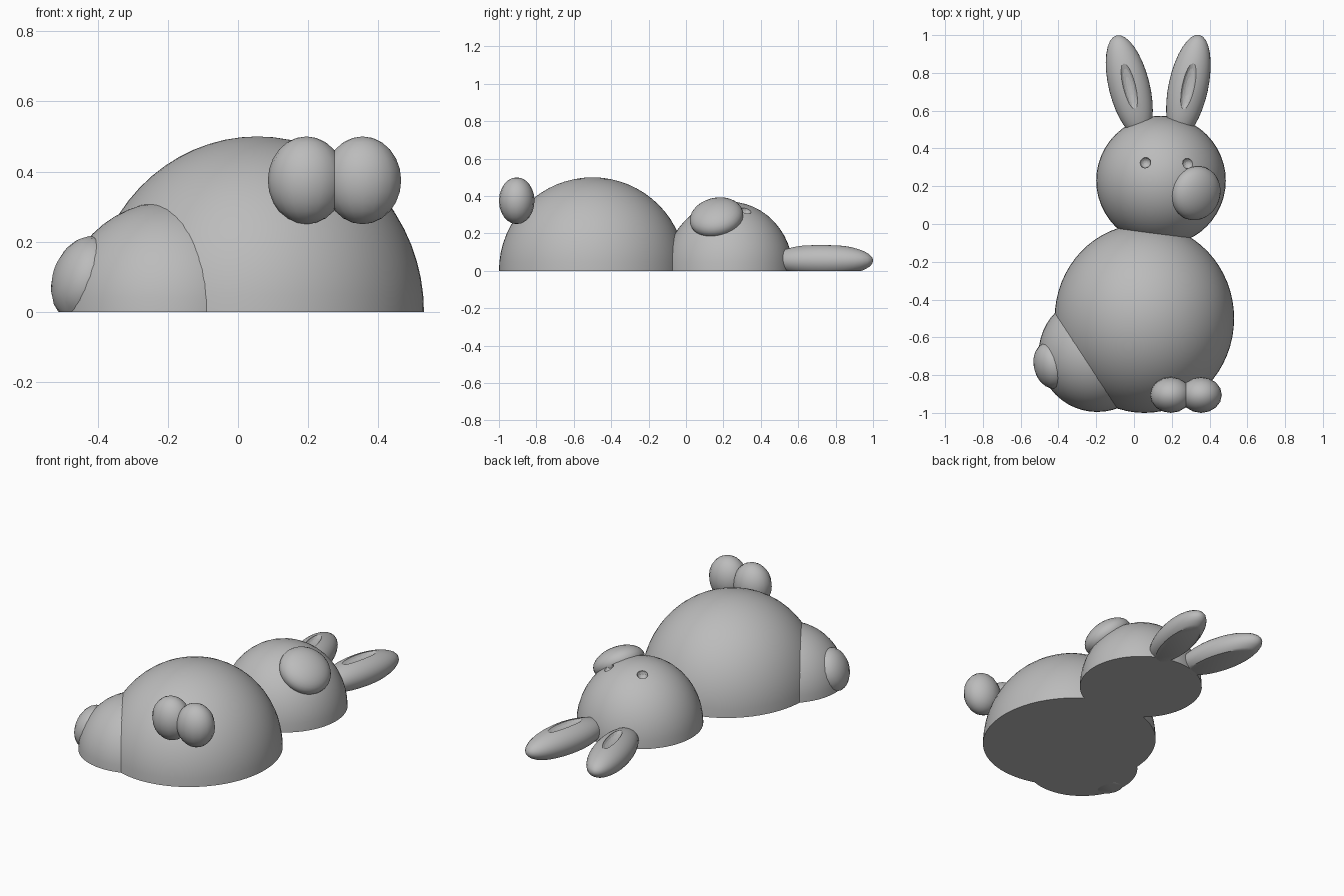
import bpy, bmesh, math
from mathutils import Matrix, Vector

cube = bpy.data.objects.get("Cube")
if cube:
    bpy.data.objects.remove(cube, do_unlink=True)

GREY = (0.5, 0.5, 0.5, 1)
mat = bpy.data.materials.new("plain grey")
mat.use_nodes = True
mat.diffuse_color = GREY
mat.node_tree.nodes["Principled BSDF"].inputs["Base Color"].default_value = GREY


def ellipsoid(name, centre, radii, rot=None, seg=48, rings=24, clip=True, helper=False):
    """Ellipsoid, optionally cut flat and closed at the ground."""
    bm = bmesh.new()
    bmesh.ops.create_uvsphere(bm, u_segments=seg, v_segments=rings, radius=1)
    turn = rot or Matrix.Identity(4)
    bm.transform(Matrix.Translation(centre) @ turn @ Matrix.Diagonal((*radii, 1)))
    if clip:
        cut = bmesh.ops.bisect_plane(bm, geom=bm.verts[:] + bm.edges[:] + bm.faces[:], dist=1e-5,
                                     plane_co=(0, 0, 0), plane_no=(0, 0, 1), clear_inner=True)
        edges = [e for e in bm.edges if e.is_boundary]
        if edges:
            bmesh.ops.contextual_create(bm, geom=edges)
        bmesh.ops.recalc_face_normals(bm, faces=bm.faces[:])
    mesh = bpy.data.meshes.new(name)
    bm.to_mesh(mesh)
    bm.free()
    mesh.materials.append(mat)
    ob = bpy.data.objects.new(name, mesh)
    bpy.context.collection.objects.link(ob)
    if helper:
        ob.hide_render = True
        ob.hide_viewport = True
        return ob
    bpy.ops.object.select_all(action='DESELECT')
    ob.select_set(True)
    bpy.context.view_layer.objects.active = ob
    bpy.ops.object.shade_smooth_by_angle(angle=math.radians(35))
    return ob


def facing(direction):
    """Rotation that points local z along a direction."""
    return Vector(direction).to_track_quat('Z', 'Y').to_matrix().to_4x4()


def carve(target, cutter):
    """Cut a hollow and delete the cutter."""
    mod = target.modifiers.new("carve", 'BOOLEAN')
    mod.operation = 'DIFFERENCE'
    mod.solver = 'EXACT'
    mod.object = cutter
    cutter.hide_viewport = False
    bpy.context.view_layer.objects.active = target
    bpy.ops.object.modifier_apply(modifier=mod.name)
    bpy.data.objects.remove(cutter, do_unlink=True)


# Body, haunch and head domes
ellipsoid("body", (0.055, -0.5, 0), (0.475, 0.5, 0.5), seg=64, rings=32)
ellipsoid("haunch", (-0.195, -0.685, 0), (0.31, 0.31, 0.315))
head = ellipsoid("head", (0.143, 0.23, 0), (0.343, 0.343, 0.37))

# Hollow eyes
for x, y, z in ((0.06, 0.325, 0.344), (0.285, 0.32, 0.322)):
    carve(head, ellipsoid("eye_cutter", (x, y, z), (0.03,) * 3, seg=12, rings=8,
                          clip=False, helper=True))

# Flattened balls: muzzle on the head, tail on the haunch
ellipsoid("muzzle", (0.328, 0.163, 0.285), (0.145, 0.145, 0.085),
          facing((0.54, -0.19, 0.82)), seg=32, rings=16, clip=False)
ellipsoid("tail", (-0.44, -0.75, 0.095), (0.125, 0.125, 0.085),
          facing((-0.9, -0.25, 0.33)), seg=20, rings=10)

# Paws
for side, x in (("right", 0.195), ("left", 0.355)):
    ellipsoid(side + "_paw", (x, -0.905, 0.375), (0.11, 0.095, 0.125),
              seg=16, rings=12, clip=False)

# Ears with a leaf-shaped hollow on top
for side, x, tilt, width in (("right", -0.025, 14, 0.108), ("left", 0.288, -12, 0.105)):
    turn = Matrix.Rotation(math.radians(tilt), 4, 'Z')
    ear = ellipsoid(side + "_ear", (x, 0.728, 0.055), (width, 0.279, 0.087), turn,
                    seg=32, rings=16)
    carve(ear, ellipsoid("ear_cutter", (x, 0.73, 0.142), (0.034, 0.135, 0.025), turn,
                         seg=16, rings=8, clip=False, helper=True))
